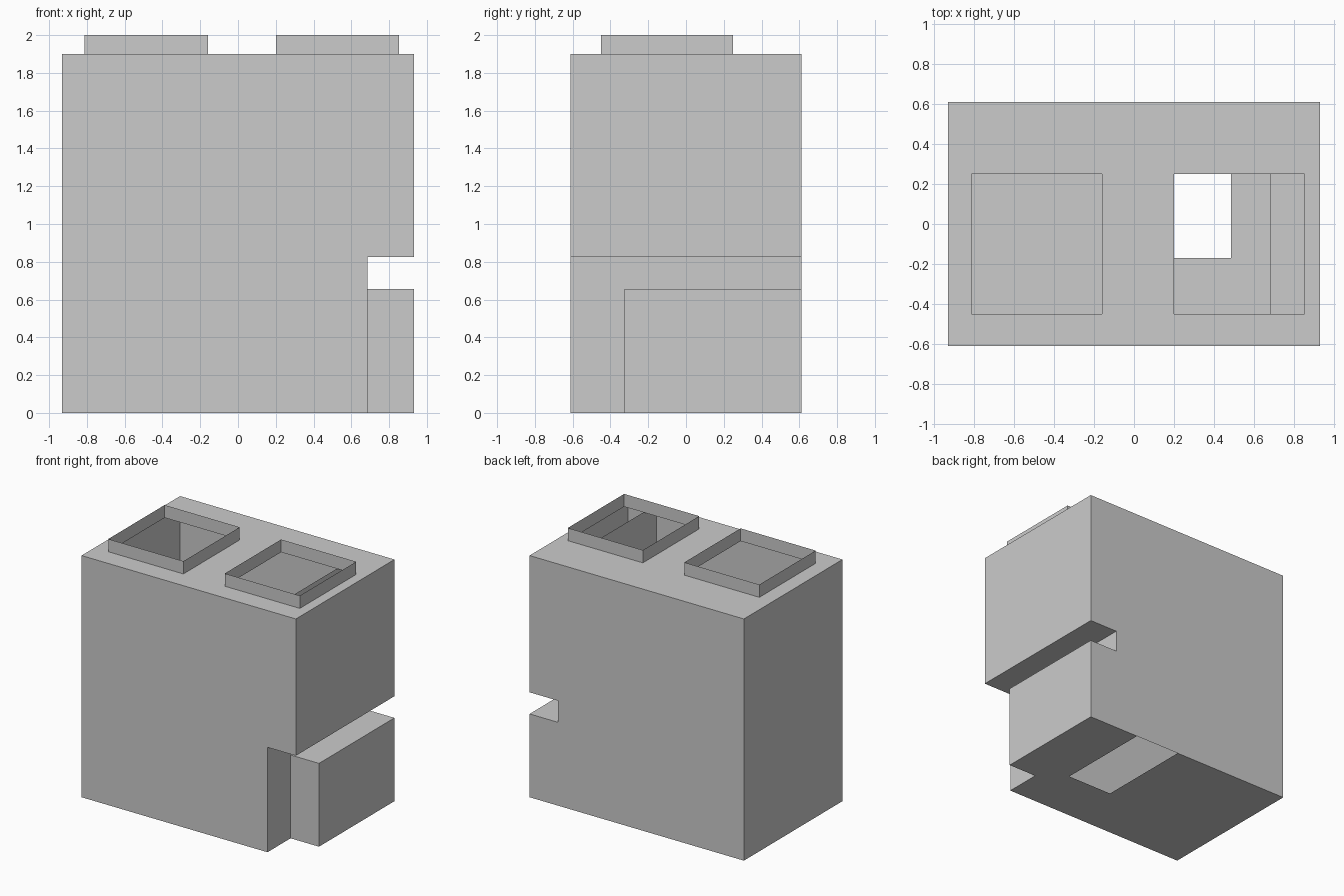
import bpy, bmesh
from mathutils import Vector

if "Cube" in bpy.data.objects:
    bpy.data.objects.remove(bpy.data.objects["Cube"])

X, Y, Z = 0.932, 0.612, 1.9        # half width, half depth, body height
STEP = 0.685                       # inner wall of the side slot and notch
COLLARS = {"left_collar": (-0.813, -0.16, -0.45, 0.25),
           "right_collar": (0.20, 0.853, -0.45, 0.25)}
OUTLET = (0.09, 0.485, -0.17, Y)   # opening in the underside


def cut(bm, pick, axis, value):
    """Slice the picked faces with an axis-aligned plane."""
    faces = [f for f in bm.faces if pick(f)]
    geom = set(faces)
    for f in faces:
        geom.update(f.verts)
        geom.update(f.edges)
    no = Vector((0, 0, 0))
    no[axis] = 1
    bmesh.ops.bisect_plane(bm, geom=list(geom), dist=1e-5,
                           plane_co=no * value, plane_no=no)


def extrude(bm, pick, offset):
    faces = [f for f in bm.faces if pick(f)]
    new = bmesh.ops.extrude_face_region(bm, geom=faces)["geom"]
    verts = [g for g in new if isinstance(g, bmesh.types.BMVert)]
    bmesh.ops.translate(bm, verts=verts, vec=offset)


def opening(bm, level, x0, x1, y0, y1):
    """Cut a rectangular opening in the horizontal sheet at this level."""
    flat = lambda f: all(abs(v.co.z - level) < 1e-4 for v in f.verts)
    for axis, value in ((0, x0), (0, x1), (1, y0), (1, y1)):
        cut(bm, flat, axis, value)
    gone = []
    for f in bm.faces:
        c = f.calc_center_median()
        if flat(f) and x0 < c.x < x1 and y0 < c.y < y1:
            gone.append(f)
    bmesh.ops.delete(bm, geom=gone, context="FACES")


def add_object(name, bm):
    mesh = bpy.data.meshes.new(name)
    bm.to_mesh(mesh)
    bm.free()
    obj = bpy.data.objects.new(name, mesh)
    bpy.context.collection.objects.link(obj)


def box(x0, x1, y0, y1, z0, z1):
    bm = bmesh.new()
    bmesh.ops.create_cube(bm, size=1)
    for v in bm.verts:
        v.co = Vector(((x0, x1)[v.co.x > 0], (y0, y1)[v.co.y > 0],
                       (z0, z1)[v.co.z > 0]))
    return bm


# Hollow housing: main block, with two blocks pulled out of its right wall
bm = box(-X, STEP, -Y, Y, 0, Z)
right = lambda f: all(abs(v.co.x - STEP) < 1e-4 for v in f.verts)
for axis, value in ((2, 0.655), (2, 0.825), (1, -0.325)):
    cut(bm, right, axis, value)
pull = Vector((X - STEP, 0, 0))
extrude(bm, lambda f: right(f) and f.calc_center_median().z > 0.825, pull)
extrude(bm, lambda f: right(f) and f.calc_center_median().z < 0.655
        and f.calc_center_median().y > -0.325, pull)
bmesh.ops.dissolve_limit(bm, angle_limit=0.01, verts=bm.verts[:], edges=bm.edges[:])
bmesh.ops.recalc_face_normals(bm, faces=bm.faces[:])

# Openings under the collars and in the base
for rect in COLLARS.values():
    opening(bm, Z, *rect)
opening(bm, 0, *OUTLET)
add_object("housing", bm)

# Thin open collars around the top openings
for name, rect in COLLARS.items():
    bm = box(*rect, Z, 2.0)
    caps = [f for f in bm.faces if abs(f.normal.z) > 0.5]
    bmesh.ops.delete(bm, geom=caps, context="FACES")
    add_object(name, bm)
